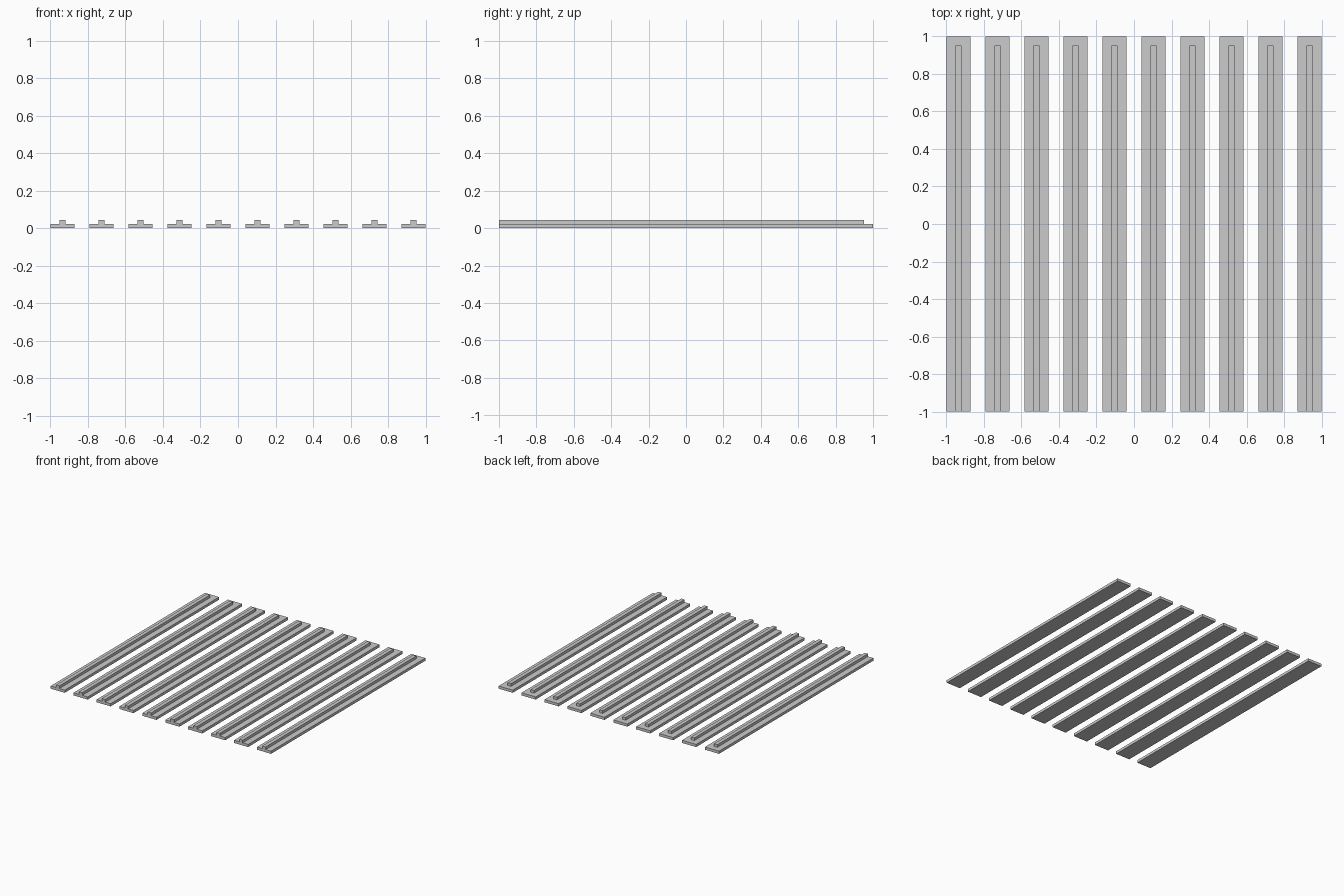
import bpy

cube = bpy.data.objects.get("Cube")
if cube:
    bpy.data.objects.remove(cube, do_unlink=True)

COUNT = 10
SLAT_WIDTH = 0.128
SLAT_HEIGHT = 0.022
RIB_WIDTH = 0.03
RIB_TOP = 0.044
RIB_BACK = 0.953
SPACING = (2 - SLAT_WIDTH) / (COUNT - 1)

# Plain grey for every part
grey = bpy.data.materials.new("grey")
grey.use_nodes = True
colour = (0.6, 0.6, 0.6, 1)
grey.diffuse_color = colour
grey.node_tree.nodes["Principled BSDF"].inputs["Base Color"].default_value = colour


def box(name, low, high):
    """Add a box between two opposite corners."""
    centre = [(a + b) / 2 for a, b in zip(low, high)]
    bpy.ops.mesh.primitive_cube_add(size=1, location=centre)
    obj = bpy.context.object
    obj.name = name
    obj.scale = [b - a for a, b in zip(low, high)]
    bpy.ops.object.transform_apply(location=False, rotation=False, scale=True)
    obj.data.materials.append(grey)
    return obj


# Row of flat slats, each with a narrow rib that stops short of the back
for i in range(COUNT):
    x = (i - (COUNT - 1) / 2) * SPACING
    box(f"slat_{i + 1}", (x - SLAT_WIDTH / 2, -1, 0),
        (x + SLAT_WIDTH / 2, 1, SLAT_HEIGHT))
    box(f"rib_{i + 1}", (x - RIB_WIDTH / 2, -1, SLAT_HEIGHT),
        (x + RIB_WIDTH / 2, RIB_BACK, RIB_TOP))
